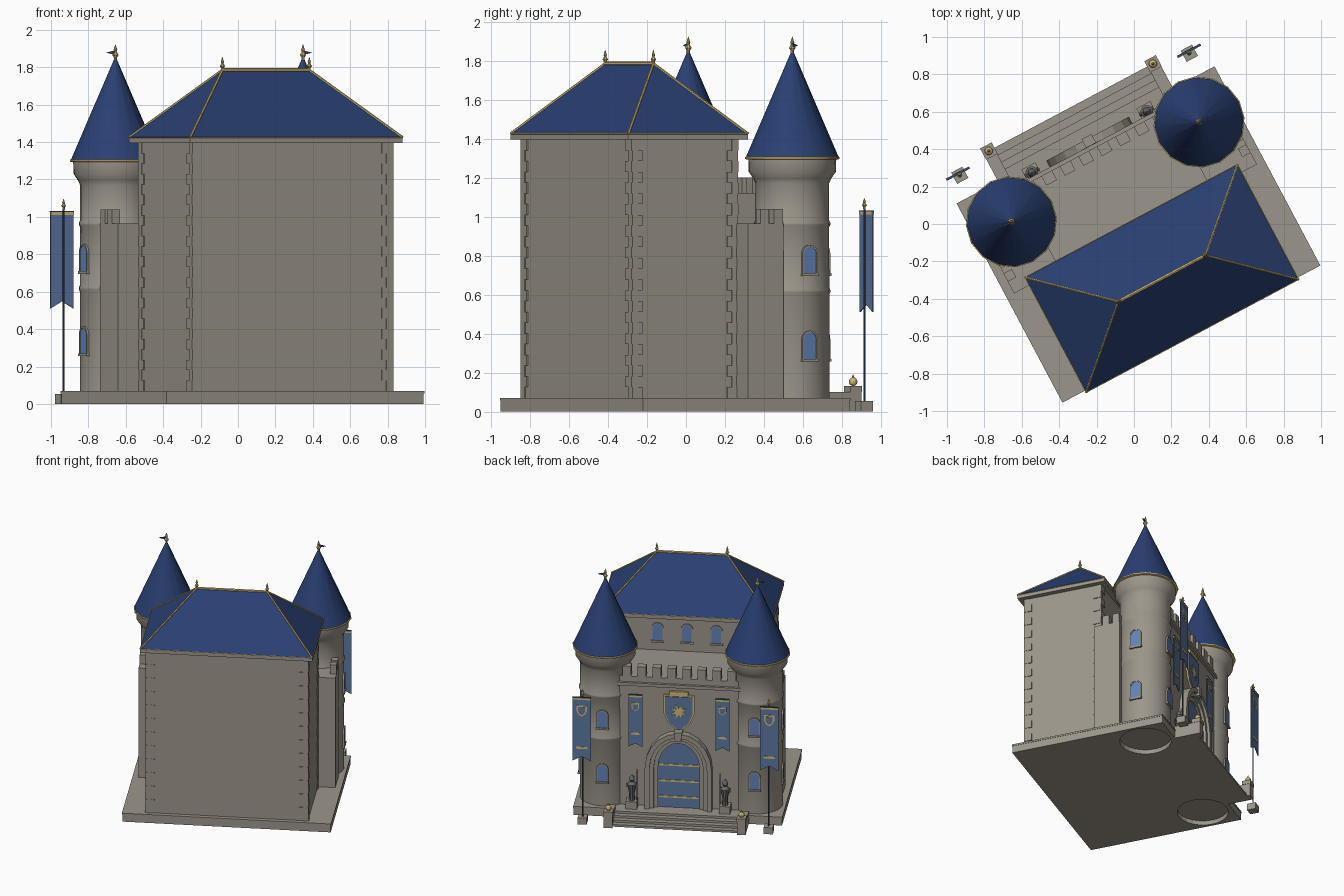
import bpy, bmesh
from math import sin, cos, pi, radians
from mathutils import Matrix, Vector

cube = bpy.data.objects.get("Cube")
if cube:
    bpy.data.objects.remove(cube, do_unlink=True)

# The castle is laid out in its own axes (entrance towards +y), then turned
PLACE = Matrix.Translation((0.024, -0.056, 0)) @ Matrix.Rotation(radians(28), 4, 'Z')
FRONT = pi / 2


def material(name, r, g, b):
    m = bpy.data.materials.new(name)
    m.use_nodes = True
    col = [(c / 255) ** 2.2 for c in (r, g, b)] + [1]
    m.diffuse_color = col
    m.node_tree.nodes["Principled BSDF"].inputs["Base Color"].default_value = col
    return m


STONE = material("warm stone", 155, 149, 138)
ROOF = material("roof blue", 46, 66, 114)
CLOTH = material("banner blue", 94, 119, 160)
GLASS = material("window blue", 98, 130, 182)
GOLD = material("gold", 208, 184, 120)
IRON = material("pole blue", 60, 74, 106)
STEEL = material("statue grey", 104, 106, 108)


def finish(name, bm, mat, smooth=False):
    bmesh.ops.recalc_face_normals(bm, faces=bm.faces)
    me = bpy.data.meshes.new(name)
    bm.to_mesh(me)
    bm.free()
    me.materials.append(mat)
    if smooth:
        me.polygons.foreach_set("use_smooth", [True] * len(me.polygons))
        me.set_sharp_from_angle(angle=radians(35))
    ob = bpy.data.objects.new(name, me)
    ob.matrix_world = PLACE
    bpy.context.collection.objects.link(ob)
    return ob


def box(bm, x0, x1, y0, y1, z0, z1):
    m = Matrix.Translation(((x0 + x1) / 2, (y0 + y1) / 2, (z0 + z1) / 2))
    m = m @ Matrix.Diagonal((abs(x1 - x0), abs(y1 - y0), z1 - z0, 1))
    bmesh.ops.create_cube(bm, size=1, matrix=m)


def block(name, *dims):
    bm = bmesh.new()
    box(bm, *dims)
    return finish(name, bm, STONE)


def lathe(bm, profile, x, y, n):
    rings = [[bm.verts.new((x + r * cos(2 * pi * i / n), y + r * sin(2 * pi * i / n), z))
              for i in range(n)] for r, z in profile]
    for a, b in zip(rings, rings[1:]):
        for i in range(n):
            j = (i + 1) % n
            bm.faces.new((a[i], a[j], b[j], b[i]))
    bm.faces.new(rings[0])
    bm.faces.new(rings[-1])


def plate(bm, pts, x, y, ang, d0, d1):
    """Extrude a (sideways, height) outline along the compass direction ang."""
    n, s = Vector((cos(ang), sin(ang), 0)), Vector((-sin(ang), cos(ang), 0))
    a, b = [[bm.verts.new(Vector((x, y, 0)) + s * p + n * d + Vector((0, 0, z)))
             for p, z in pts] for d in (d0, d1)]
    bm.faces.new(a)
    bm.faces.new(b)
    for i in range(len(pts)):
        j = (i + 1) % len(pts)
        bm.faces.new((a[i], a[j], b[j], b[i]))


def bar(bm, p, q, r, n=6):
    p, q = Vector(p), Vector(q)
    m = Matrix.Translation((p + q) / 2) @ (q - p).to_track_quat('Z', 'Y').to_matrix().to_4x4()
    bmesh.ops.create_cone(bm, cap_ends=True, segments=n, radius1=r, radius2=r,
                          depth=(q - p).length, matrix=m)


def arch(w, z0, spring, lift=0, n=10):
    arc = [(w * cos(pi * i / n), spring + (w + lift) * sin(pi * i / n)) for i in range(n + 1)]
    return [(w, z0)] + arc + [(-w, z0)]


def arch_ring(w, inner, z0, spring, lift=0):
    return arch(w, z0, spring, lift) + arch(inner, z0, spring, lift)[::-1]


def rect(w, z0, z1):
    return [(-w, z0), (w, z0), (w, z1), (-w, z1)]


def shield(w, top, h):
    return [(-w, top), (w, top), (w, top - h * .5), (w * .7, top - h * .78),
            (0, top - h), (-w * .7, top - h * .78), (-w, top - h * .5)]


def swallowtail(w, z0, z1):
    return [(-w, z1), (w, z1), (w, z0), (0, z0 + w * .55), (-w, z0)]


def spike(z, h, r):
    return [(r * .5, z), (r * .5, z + h * .2), (r, z + h * .35), (r * .4, z + h * .55),
            (r * .6, z + h * .65), (r * .05, z + h)]


# Base slab with round sockets under the towers
slab = block("base_slab", -.778, .778, -.6, .6, 0, .057)
sockets = bmesh.new()
for s in (-1, 1):
    lathe(sockets, [(.19, -.05), (.19, .035)], s * .568, .379, 24)
cutter = finish("socket_cutter", sockets, STONE)
cutter.hide_render = True
cutter.hide_set(True)
cut = slab.modifiers.new("sockets", 'BOOLEAN')
cut.operation, cut.solver, cut.object = 'DIFFERENCE', 'EXACT', cutter
slab.data = bpy.data.meshes.new_from_object(
    slab.evaluated_get(bpy.context.evaluated_depsgraph_get()))
slab.modifiers.clear()
bpy.data.objects.remove(cutter, do_unlink=True)

# Main masses
block("base_lip", -.781, .781, -.603, .603, .057, .07)
block("keep", -.604, .604, -.569, .037, .07, 1.40)
block("keep_cornice", -.643, .643, -.614, .082, 1.395, 1.425)
block("gatehouse", -.46, .46, .034, .52, .07, 1.12)
block("parapet_ledge", -.46, .46, .5, .54, 1.05, 1.075)

# Side blocks and battlements
merlons, walls = bmesh.new(), bmesh.new()
for i in range(8):
    u = (i - 3.5) * .112
    box(merlons, u - .032, u + .032, .462, .52, 1.12, 1.2)
for s in (-1, 1):
    box(walls, s * .45, s * .735, .034, .24, .07, .965)
    for v in (.13, .21):
        box(merlons, s * .685, s * .735, v - .025, v + .025, .965, 1.04)
finish("battlements", merlons, STONE)
finish("side_walls", walls, STONE)

# Alternating corner stones
quoins = bmesh.new()
h = 1.325 / 24
for sx in (-1, 1):
    for sy in (-1, 1):
        for i in range(24):
            a, b = (.07, .036) if i % 2 else (.044, .06)
            d, e = (.004, .007) if i % 2 else (.007, .004)
            x, y, z = sx * (.604 + d), -.266 + sy * (.303 + e), .07 + i * h
            box(quoins, x, x - sx * a, y, y - sy * b, z, z + h)
finish("corner_stones", quoins, STONE)

# Hipped roof with gilded edges
roof, trim = bmesh.new(), bmesh.new()
eave = [(x * .643, -.266 + y * .348, 1.425) for x, y in ((-1, -1), (1, -1), (1, 1), (-1, 1))]
ridge = [(s * .263, -.266, 1.785) for s in (-1, 1)]
e = [roof.verts.new(p) for p in eave]
r = [roof.verts.new(p) for p in ridge]
for f in ((e[0], e[1], r[1], r[0]), (e[2], e[3], r[0], r[1]),
          (e[1], e[2], r[1]), (e[3], e[0], r[0]), e):
    roof.faces.new(f)
finish("keep_roof", roof, ROOF)
for i in range(4):
    bar(trim, eave[i], eave[(i + 1) % 4], .003)
    bar(trim, eave[i], ridge[i in (1, 2)], .007)
bar(trim, *ridge, .01)
for p in ridge:
    lathe(trim, spike(1.78, .075, .015), p[0], p[1], 8)
finish("roof_trim", trim, GOLD)


# Arched window with frame and sill
def window(frames, panes, x, y, ang, z, depth):
    plate(frames, arch_ring(.045, .036, z, z + .1), x, y, ang, -.03, depth)
    plate(frames, rect(.048, z - .014, z), x, y, ang, -.03, depth + .004)
    plate(panes, arch(.037, z, z + .1), x, y, ang, -.03, depth - .004)


frames, panes = bmesh.new(), bmesh.new()
for u in (-.22, 0, .22):
    window(frames, panes, u, .037, FRONT, 1.2, .01)

# Round corner towers
vanes = bmesh.new()
for s, side in ((-1, "right"), (1, "left")):
    x, y = s * .568, .379
    bm = bmesh.new()
    lathe(bm, [(.19, .06), (.19, .6), (.196, .613), (.196, .622), (.19, .635), (.189, .945),
               (.196, .958), (.196, .967), (.189, .98), (.189, 1.17), (.2, 1.195),
               (.224, 1.23), (.226, 1.3)], x, y, 24)
    finish(side + "_tower", bm, STONE, True)
    bm = bmesh.new()
    lathe(bm, [(.24, 1.303), (.005, 1.848)], x, y, 16)
    finish(side + "_tower_roof", bm, ROOF, True)
    bm = bmesh.new()
    lathe(bm, [(.235, 1.293), (.244, 1.296), (.244, 1.305), (.235, 1.309)], x, y, 16)
    lathe(bm, spike(1.835, .088, .018), x, y, 8)
    finish(side + "_tower_trim", bm, GOLD, True)
    plate(vanes, [(-s * a, z) for a, z in ((0, 1.866), (0, 1.89), (.055, 1.878))],
          x, y, FRONT, -.004, .004)
    for ang in (FRONT, 0 if s > 0 else pi):
        for z in (.27, .71):
            window(frames, panes, x + .185 * cos(ang), y + .185 * sin(ang), ang, z, .012)
finish("weather_vanes", vanes, IRON)
finish("window_frames", frames, STONE)
finish("window_panes", panes, GLASS)

# Stepped portal and door
portal = bmesh.new()
for w, inner, d in ((.25, .215, .06), (.215, .185, .04), (.185, .155, .02)):
    plate(portal, arch_ring(w, inner, .07, .4, .045), 0, .52, FRONT, -.01, d)
plate(portal, [(-.022, .64), (.022, .64), (.03, .71), (-.03, .71)], 0, .52, FRONT, 0, .072)
finish("portal", portal, STONE)
door, bands = bmesh.new(), bmesh.new()
plate(door, arch(.157, .07, .4, .045), 0, .52, FRONT, -.01, .008)
for z in (.15, .28, .41):
    plate(bands, rect(.15, z, z + .014), 0, .52, FRONT, 0, .013)
finish("door", door, CLOTH)
finish("door_bands", bands, GOLD)

# Shield and hanging banners
cloth, gilt = bmesh.new(), bmesh.new()
plate(gilt, shield(.115, .99, .3), 0, .52, FRONT, 0, .012)
plate(cloth, shield(.102, .978, .274), 0, .52, FRONT, 0, .018)
star = [((.062 if i % 2 else .026) * sin(pi * i / 8), .86 + (.062 if i % 2 else .026) * cos(pi * i / 8))
        for i in range(16)]
plate(gilt, star, 0, .52, FRONT, 0, .022)
plate(gilt, rect(.07, .99, 1.02), 0, .52, FRONT, 0, .018)

posts, poles, guards = bmesh.new(), bmesh.new(), bmesh.new()


def banner(x, y, w, z0, z1, d):
    plate(cloth, swallowtail(w, z0, z1), x, y, FRONT, d, d + .006)
    plate(gilt, rect(w, z1 - .014, z1), x, y, FRONT, d - .002, d + .009)
    plate(poles, rect(w, z1, z1 + .007), x, y, FRONT, d - .003, d + .01)
    plate(gilt, shield(w * .55, z1 - .06, w * 1.3), x, y, FRONT, d + .006, d + .009)
    plate(cloth, shield(w * .38, z1 - .072, w * .95), x, y, FRONT, d + .006, d + .011)
    plate(gilt, rect(w * .6, z0 + .1, z0 + .118), x, y, FRONT, d + .006, d + .009)


for s in (-1, 1):
    banner(s * .325, .52, .052, .55, .97, .006)
    banner(s * .7, .73, .07, .51, 1.025, .007)
    # Free-standing flag poles
    box(posts, s * .695 - .034, s * .695 + .034, .694, .762, 0, .053)
    bar(poles, (s * .695, .73, .05), (s * .695, .73, 1.05), .005, 8)
    lathe(gilt, spike(1.04, .055, .014), s * .695, .73, 8)
    # Stair cheeks with gold balls
    box(posts, s * .465, s * .53, .597, .8, 0, .1)
    box(posts, s * .462, s * .532, .735, .803, .1, .132)
    ball = Matrix.Translation((s * .497, .77, .153))
    bmesh.ops.create_uvsphere(gilt, u_segments=12, v_segments=8, radius=.022, matrix=ball)
    lathe(gilt, [(.009, .17), (.001, .19)], s * .497, .77, 8)
    # Guard statues on pedestals
    gx, gy = s * .348, .56
    box(posts, gx - .042, gx + .042, gy - .04, gy + .04, .07, .13)
    lathe(guards, [(.024, .13), (.02, .18), (.03, .23), (.034, .26), (.012, .28),
                   (.022, .295), (.018, .315), (.003, .335)], gx, gy, 10)
    box(guards, gx - .04, gx + .04, gy - .012, gy + .012, .235, .26)
    bar(poles, (gx - s * .038, gy, .13), (gx - s * .038, gy, .35), .004)
    lathe(gilt, spike(.34, .045, .009), gx - s * .038, gy, 6)
finish("posts_and_pedestals", posts, STONE)
finish("poles_and_rods", poles, IRON, True)
finish("guard_statues", guards, STEEL, True)
finish("banner_cloth", cloth, CLOTH)
finish("gold_ornaments", gilt, GOLD)

# Entrance steps
steps = bmesh.new()
for i in range(4):
    box(steps, -.47, .47, .59, .645 + i * .042, 0, .07 - i * .0175)
finish("entrance_steps", steps, STONE)
